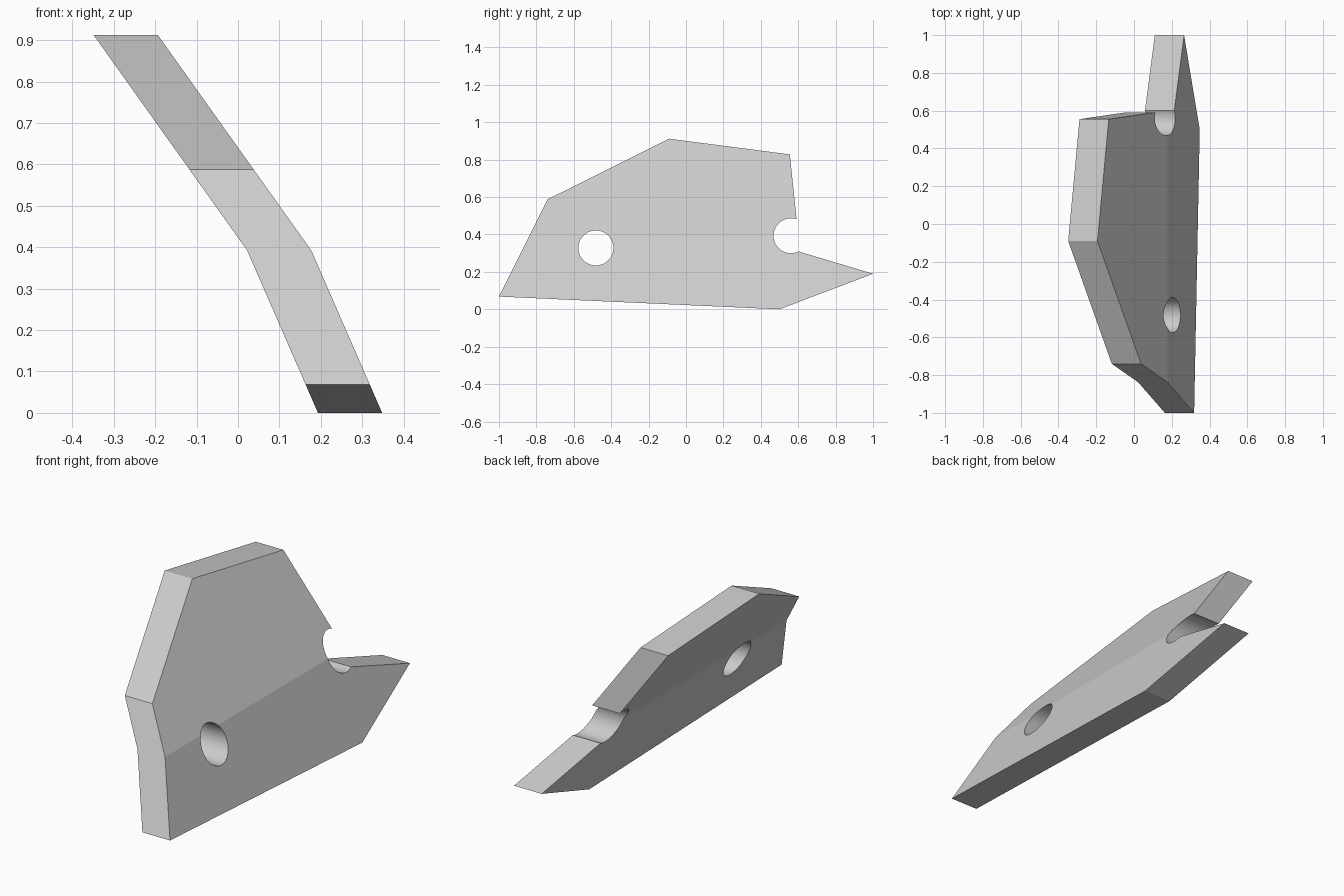
import bpy
import bmesh
from math import radians
from mathutils import Matrix

if "Cube" in bpy.data.objects:
    bpy.data.objects.remove(bpy.data.objects["Cube"], do_unlink=True)

THICK = 0.155
BEND_Z = 0.392
HOLE_R = 0.0935
HOLE = (-0.482, 0.328)
NOTCH = (0.5615, 0.393)

grey = bpy.data.materials.new("plain_grey")
grey.use_nodes = True
colour = (0.6, 0.6, 0.6, 1)
grey.diffuse_color = colour
grey.node_tree.nodes["Principled BSDF"].inputs["Base Color"].default_value = colour


def add_object(name, bm):
    bmesh.ops.recalc_face_normals(bm, faces=bm.faces)
    mesh = bpy.data.meshes.new(name)
    bm.to_mesh(mesh)
    bm.free()
    obj = bpy.data.objects.new(name, mesh)
    bpy.context.collection.objects.link(obj)
    return obj


# Upright plate outline (y, z), extruded across its thickness
outline = [(-1, 0.068), (-0.74, 0.588), (-0.09, 0.912), (0.555, 0.828),
           (0.591, 0.482), NOTCH, (0.602, 0.309), (1, 0.19), (0.5, 0)]
bm = bmesh.new()
face = bm.faces.new([bm.verts.new((-THICK / 2, y, z)) for y, z in outline])
extruded = bmesh.ops.extrude_face_region(bm, geom=[face])["geom"]
bmesh.ops.translate(bm, vec=(THICK, 0, 0),
                    verts=[v for v in extruded if isinstance(v, bmesh.types.BMVert)])
plate = add_object("bent_plate", bm)
plate.data.materials.append(grey)

# Round bolt hole and rear notch
for name, (y, z) in (("bolt_hole_cutter", HOLE), ("notch_cutter", NOTCH)):
    bm = bmesh.new()
    bmesh.ops.create_cone(bm, cap_ends=True, segments=64, radius1=HOLE_R,
                          radius2=HOLE_R, depth=1,
                          matrix=Matrix.Translation((0, y, z)) @ Matrix.Rotation(radians(90), 4, 'Y'))
    cutter = add_object(name, bm)
    cutter.hide_render = True
    cut = plate.modifiers.new(name, 'BOOLEAN')
    cut.operation = 'DIFFERENCE'
    cut.solver = 'EXACT'
    cut.object = cutter
    bpy.context.view_layer.objects.active = plate
    bpy.ops.object.modifier_apply(modifier=name)
    bpy.data.objects.remove(cutter, do_unlink=True)

# Fold line, then lean each half of the plate by its own slope
bm = bmesh.new()
bm.from_mesh(plate.data)
bmesh.ops.bisect_plane(bm, geom=bm.verts[:] + bm.edges[:] + bm.faces[:],
                       plane_co=(0, 0, BEND_Z), plane_no=(0, 0, 1))
for v in bm.verts:
    low = min(v.co.z, BEND_Z)
    high = max(v.co.z - BEND_Z, 0)
    v.co.x += 0.2705 - 0.436 * low - 0.7125 * high

# Only the curved hole walls are smooth
for f in bm.faces:
    f.smooth = f.calc_area() < 0.004
bm.to_mesh(plate.data)
bm.free()
